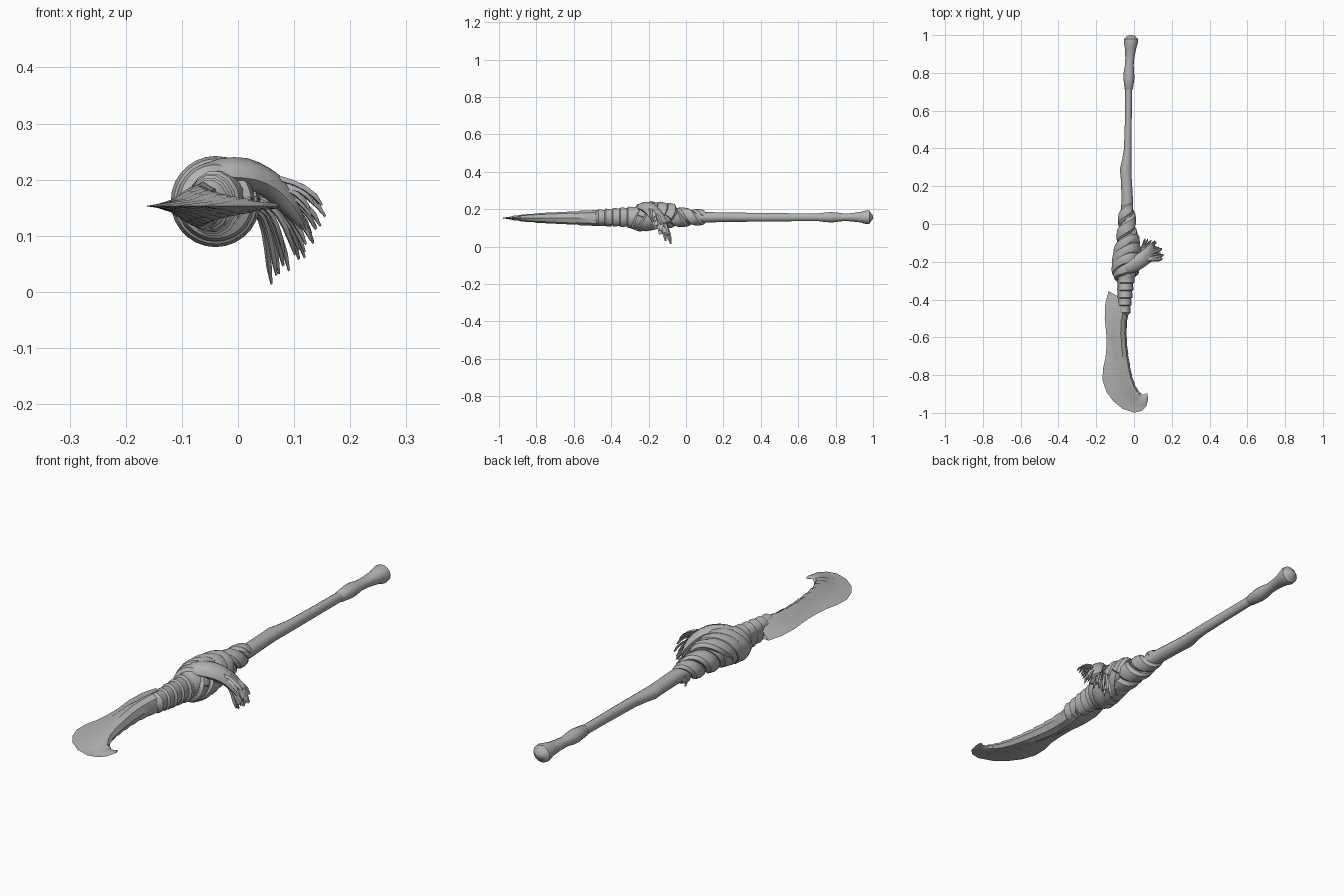
import bpy, bmesh, math, random
from mathutils import Vector

if "Cube" in bpy.data.objects:
    bpy.data.objects.remove(bpy.data.objects["Cube"])

random.seed(4)
grey = bpy.data.materials.new("plain grey")
grey.diffuse_color = (0.45, 0.45, 0.45, 1)
grey.use_nodes = True
grey.node_tree.nodes["Principled BSDF"].inputs["Base Color"].default_value = grey.diffuse_color
Z = 0.157  # height of the main axis


def loft(name, rings, angle=40):
    """Skin a list of closed rings and cap both ends."""
    bm = bmesh.new()
    vs = [[bm.verts.new(p) for p in r] for r in rings]
    n = len(vs[0])
    for a, b in zip(vs, vs[1:]):
        for i in range(n):
            j = (i + 1) % n
            bm.faces.new((a[i], a[j], b[j], b[i]))
    bm.faces.new(vs[0][::-1])
    bm.faces.new(vs[-1])
    bmesh.ops.recalc_face_normals(bm, faces=bm.faces)
    me = bpy.data.meshes.new(name)
    bm.to_mesh(me)
    bm.free()
    ob = bpy.data.objects.new(name, me)
    bpy.context.collection.objects.link(ob)
    me.materials.append(grey)
    bpy.ops.object.select_all(action='DESELECT')
    ob.select_set(True)
    bpy.context.view_layer.objects.active = ob
    bpy.ops.object.shade_smooth_by_angle(angle=math.radians(angle))
    return ob


def turned(name, stations, n=14):
    """Rod along y; stations are (y, centre x, x radius, z radius)."""
    loft(name, [[(cx + rx * math.cos(2 * math.pi * i / n), y,
                  Z + rz * math.sin(2 * math.pi * i / n)) for i in range(n)]
                for y, cx, rx, rz in stations])


def tube(name, pts, wide, thick, axis, n=8):
    """Sweep an oval along pts; axis(p) gives the thin direction."""
    pts = [Vector(p) for p in pts]
    rings = []
    for k, p in enumerate(pts):
        t = (pts[min(k + 1, len(pts) - 1)] - pts[max(k - 1, 0)]).normalized()
        side = t.cross(axis(p)).normalized()
        up = side.cross(t).normalized()
        rings.append([p + side * wide[k] * math.cos(2 * math.pi * i / n)
                      + up * thick[k] * math.sin(2 * math.pi * i / n) for i in range(n)])
    loft(name, rings)


def bezier(a, b, c, d, steps):
    a, b, c, d = map(Vector, (a, b, c, d))
    return [a * (1 - t) ** 3 + b * 3 * t * (1 - t) ** 2 + c * 3 * t * t * (1 - t) + d * t ** 3
            for t in (i / steps for i in range(steps + 1))]


# Handle shaft, with the bulge just above the wrap
turned("shaft", [(0.74, -0.028, .018, .020), (0.55, -0.03, .018, .022), (0.40, -0.033, .020, .023),
                 (0.34, -0.038, .025, .024), (0.29, -0.044, .031, .026), (0.24, -0.041, .029, .026),
                 (0.12, -0.035, .030, .028), (-0.15, -0.035, .035, .035)])
# Grip end with flared butt
turned("pommel", [(0.705, -0.028, .016, .016), (0.715, -0.028, .022, .023), (0.77, -0.027, .029, .028),
                  (0.80, -0.027, .028, .027), (0.84, -0.025, .023, .021), (0.88, -0.022, .024, .022),
                  (0.93, -0.018, .030, .028), (0.965, -0.016, .038, .038), (0.980, -0.016, .038, .036),
                  (0.985, -0.016, .030, .028), (0.995, -0.016, .022, .016), (1.0, -0.016, .010, .006)])

# Bone collar between knot and blade, in overlapping rings
collar = []
for k, (y, cx, r) in enumerate([(-0.23, -.04, .058), (-0.275, -.043, .057), (-0.315, -.046, .053),
                                (-0.355, -.048, .050), (-0.395, -.05, .046), (-0.435, -.052, .042)]):
    collar += [(y, cx, r * .76, r * .95), (y - .034, cx, r * .82, r * 1.03)]
collar.append((-0.50, -.06, .012, .012))
turned("bone_collar", collar)

# Blade: edge point, spine point and half thickness at each station
blade = [((-.100, -.405), (-.015, -.400), .046), ((-.134, -.355), (-.020, -.420), .045),
         ((-.152, -.42), (-.028, -.455), .043), ((-.155, -.50), (-.038, -.515), .039),
         ((-.147, -.58), (-.041, -.575), .036), ((-.146, -.65), (-.038, -.635), .033),
         ((-.151, -.71), (-.031, -.695), .029), ((-.165, -.77), (-.022, -.755), .026),
         ((-.166, -.83), (-.010, -.81), .022), ((-.145, -.89), (.006, -.855), .018),
         ((-.110, -.938), (.022, -.882), .014), ((-.060, -.978), (.037, -.898), .011),
         ((0, -.999), (.049, -.903), .008), ((.04, -.99), (.058, -.901), .006),
         ((.066, -.965), (.066, -.896), .005), ((.075, -.925), (.071, -.897), .003)]
rings = []


def blade_ring(e, s, h, swell):
    e, s = Vector((*e, Z - .004)), Vector((*s, Z - .004))
    d = e - s
    r = min(.030, d.length * .3) / d.length
    s = s - d.normalized() * swell
    prof = [(r * .3, .7), (r, 1), (r * 1.7, .78), (r * 2.4, .42), (.5 + r * .9, .22)]
    up = [s + d * f + Vector((0, 0, h * z + swell)) for f, z in prof]
    down = [s + d * f - Vector((0, 0, h * z + swell)) for f, z in prof]
    return [s] + up + [e] + down[::-1]


for k, (e, s, h) in enumerate(blade):
    rings.append(blade_ring(e, s, h, 0))
    if 1 < k < 11:  # small raised lip of each vertebra-like segment
        e2, s2, h2 = blade[k + 1]
        mix = lambda a, b: tuple(p * .15 + q * .85 for p, q in zip(a, b))
        rings.append(blade_ring(mix(e, e2), mix(s, s2), h * .3 + h2 * .7, .002))
loft("blade", rings, 35)

# Twisted cloth strands around the handle
radial = lambda p: Vector((p.x + .037, 0, p.z - Z))
for s in range(2):
    pts, wide, thick = [], [], []
    for i in range(45):
        t = i / 44
        a = math.pi * s + t * 2 * math.pi * 1.7
        r = .022 + .022 * t
        pts.append((-.037 + r * math.cos(a), .115 - .30 * t, Z + r * math.sin(a)))
        end = min(1, .35 + 5 * t)
        wide.append((.027 + .016 * t) * end)
        thick.append((.018 + .007 * t) * end)
    tube("twisted_strand", pts, wide, thick, radial)

# Knot: overlapping slanted coils over a rounded core
turned("knot_core", [(-.09, -.035, .035, .035), (-.13, -.037, .058, .058), (-.19, -.042, .068, .070),
                     (-.24, -.042, .062, .064), (-.29, -.043, .046, .052)])
for y, r, slant, w in [(-.135, .052, .06, .030), (-.175, .058, .05, .031),
                       (-.215, .060, .04, .030), (-.255, .050, .025, .026)]:
    pts = []
    for i in range(29):
        a = 2 * math.pi * i / 28
        pts.append((-.040 + r * math.cos(a), y + slant * math.cos(a - .9),
                    Z + .004 + r * 1.02 * math.sin(a)))
    wide = [w * (1 + .15 * math.sin(3 * math.pi * i / 14 + y * 40)) for i in range(29)]
    tube("knot_coil", pts, wide, [.020] * 29, radial)

# Loose cloth end sweeping out of the knot and drooping
upward = lambda p: Vector((.55, 0, .83))
tube("cloth_tail", bezier((-.05, -.24, .212), (.02, -.21, .225), (.07, -.17, .20), (.108, -.135, .12), 9),
     [.030, .036, .040, .041, .041, .041, .041, .042, .043, .040],
     [.018, .022, .024, .026, .026, .026, .024, .021, .015, .006], upward, 10)

# Frayed strips fanning from high and outward to low and inward
for layer in range(2):
    for i in range(12):
        t = i / 11
        end = Vector((.157 - .075 * t ** 1.6, -.175 + .095 * t, .155 - .135 * t))
        end += Vector((random.uniform(-.012, .008), random.uniform(-.012, .012), random.uniform(-.012, .018)))
        end -= Vector((.018, .012, .004)) * layer
        start = (.015 + .01 * (1 - t), -.205 + .04 * t, .205 - .045 * t - .015 * layer)
        mid = (.075 - .025 * t, -.185 + .06 * t, .21 - .04 * t - .015 * layer)
        near = end + Vector((-.02 + .01 * t, -.008, .035 + .025 * t))
        n = 6
        wide = [.008 + .003 * k / n for k in range(n)] + [random.uniform(.004, .011)]
        tube("frayed_strip", bezier(start, mid, near, end, n), wide,
             [.005] * n + [.002], lambda p: Vector((.7, -.3, .6)), 4)
